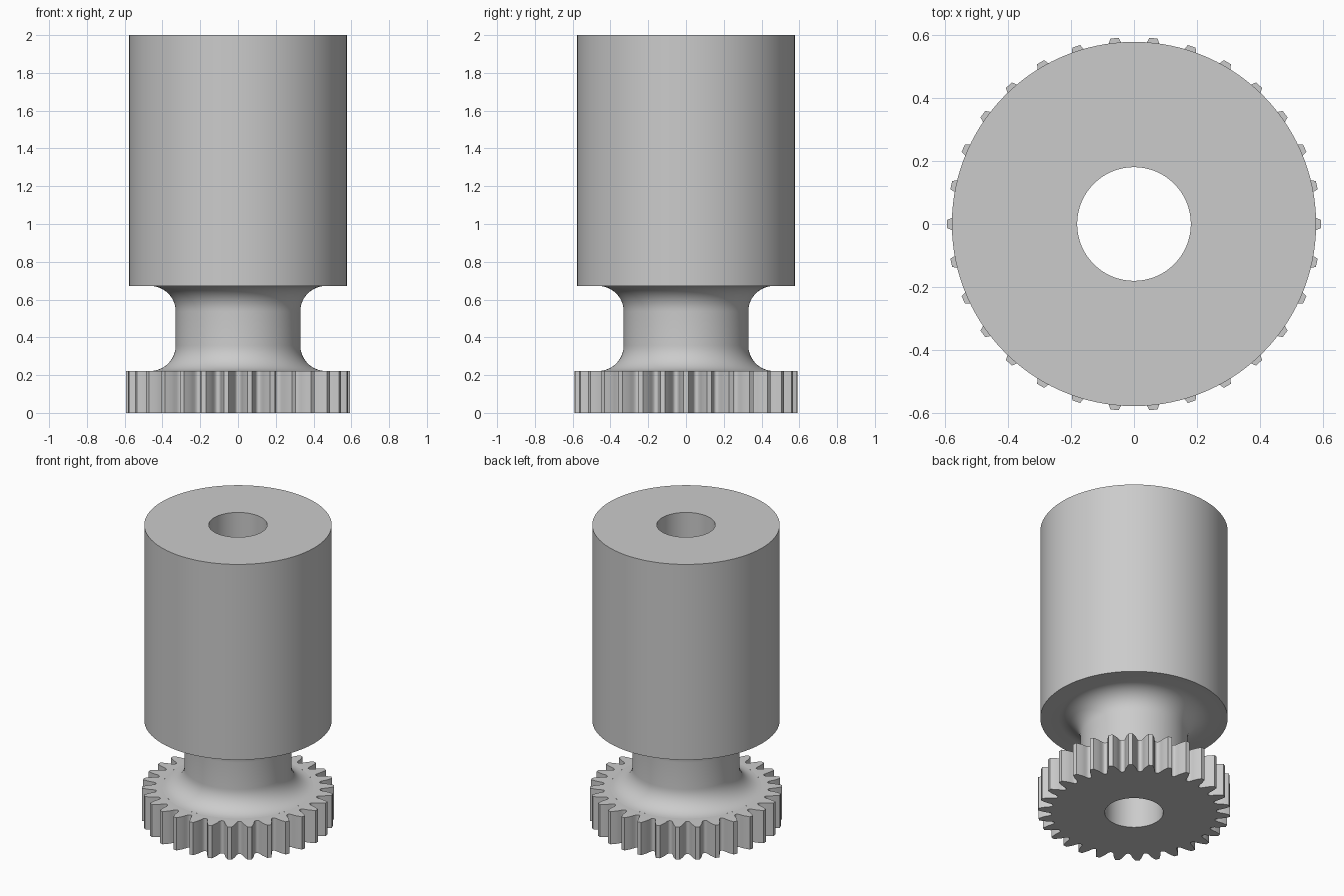
import bpy, bmesh, math

cube = bpy.data.objects.get("Cube")
if cube:
    bpy.data.objects.remove(cube)

BORE, BODY, NECK = 0.18, 0.577, 0.33
GEAR_TOP, BODY_BASE, TOP = 0.222, 0.672, 2.0
FILLET = 0.135
TEETH = 30

steel = bpy.data.materials.new("grey_steel")
steel.use_nodes = True
colour = (0.6, 0.6, 0.6, 1)
steel.diffuse_color = colour
steel.node_tree.nodes["Principled BSDF"].inputs["Base Color"].default_value = colour


def loft(name, rings):
    """Join closed rings of points, in order, with quads."""
    bm = bmesh.new()
    loops = [[bm.verts.new(p) for p in ring] for ring in rings]
    for a, b in zip(loops, loops[1:]):
        for j in range(len(a)):
            k = (j + 1) % len(a)
            bm.faces.new((a[j], a[k], b[k], b[j]))
    mesh = bpy.data.meshes.new(name)
    bm.to_mesh(mesh)
    bm.free()
    mesh.materials.append(steel)
    obj = bpy.data.objects.new(name, mesh)
    bpy.context.collection.objects.link(obj)
    bpy.ops.object.select_all(action='DESELECT')
    obj.select_set(True)
    bpy.context.view_layer.objects.active = obj
    bpy.ops.object.shade_smooth_by_angle(angle=math.radians(30))
    return obj


def ring(outline, z):
    return [(r * math.cos(a), r * math.sin(a), z) for r, a in outline]


def circle(radius, angles):
    return [(radius, a) for a in angles]


# Spindle: filleted neck, large drum and central bore
steps = [math.radians(90 * i / 12) for i in range(13)]
edge = NECK + FILLET
lower = [(edge - FILLET * math.sin(t), GEAR_TOP + FILLET * (1 - math.cos(t))) for t in steps]
upper = [(r, BODY_BASE + GEAR_TOP - z) for r, z in reversed(lower)]
profile = lower + upper + [(BODY, BODY_BASE), (BODY, TOP), (BORE, TOP), (BORE, GEAR_TOP)]
around = [math.tau * i / 120 for i in range(120)]
loft("spindle", [ring(circle(r, around), z) for r, z in profile])

# Gear: one tooth flank (radius, half angle in degrees), mirrored and repeated
flank = [(0.508, 5.3), (0.513, 4.6), (0.526, 3.95), (0.541, 3.5),
         (0.555, 3.0), (0.575, 2.05), (0.592, 1.25)]
tooth = [(0.507, -6)] + [(r, -a) for r, a in flank] + list(reversed(flank))
teeth = [(r, math.radians(a + 360 / TEETH * i)) for i in range(TEETH) for r, a in tooth]
angles = [a for r, a in teeth]
loft("gear", [ring(circle(BORE, angles), GEAR_TOP), ring(circle(BORE, angles), 0),
              ring(teeth, 0), ring(teeth, GEAR_TOP),
              ring(circle(edge, angles), GEAR_TOP)])
